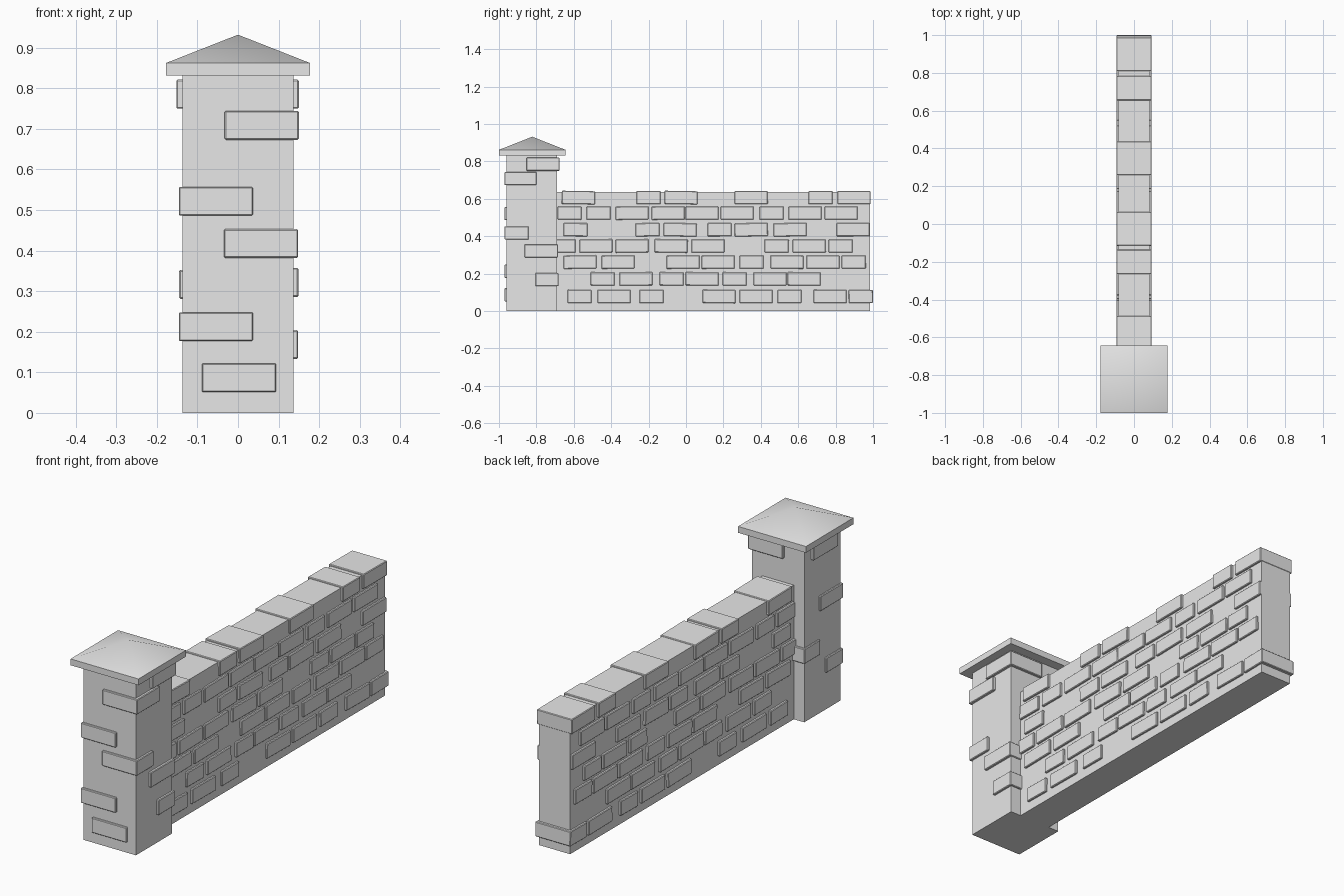
import bpy, bmesh, random
from mathutils import Matrix, Vector

if "Cube" in bpy.data.objects:
    bpy.data.objects.remove(bpy.data.objects["Cube"])

random.seed(4)
stone = bpy.data.materials.new("light grey stone")
stone.diffuse_color = (0.8, 0.8, 0.8, 1)
stone.use_nodes = True
stone.node_tree.nodes["Principled BSDF"].inputs["Base Color"].default_value = stone.diffuse_color


def add_box(bm, lo, hi, roll=0.0):
    """Box between two corners, optionally rolled about the x axis."""
    lo, hi = Vector(lo), Vector(hi)
    mat = (Matrix.Translation((lo + hi) / 2) @ Matrix.Rotation(roll, 4, 'X')
           @ Matrix.Diagonal((*(hi - lo), 1)))
    bmesh.ops.create_cube(bm, size=1, matrix=mat)


def finish(name, bm, bevel=0.0):
    me = bpy.data.meshes.new(name)
    bm.to_mesh(me)
    bm.free()
    me.materials.append(stone)
    ob = bpy.data.objects.new(name, me)
    bpy.context.collection.objects.link(ob)
    if bevel:
        mod = ob.modifiers.new("worn edges", 'BEVEL')
        mod.width = bevel
        mod.segments = 1
    return ob


# Plain wall core
bm = bmesh.new()
add_box(bm, (-0.082, -0.75, 0), (0.082, 0.985, 0.636))
finish("wall_core", bm)

# Wall bricks run right through the core: row height, then start positions
# (long bricks as plain numbers, short bricks listed second)
rows = [
    (0.078, [-0.473, 0.088, 0.286, 0.682], [-0.634, -0.249, 0.489, 0.87]),
    (0.172, [-0.356, -0.003, 0.361, 0.543], [-0.511, -0.142, 0.195]),
    (0.262, [-0.655, -0.452, -0.104, 0.083, 0.452, 0.644], [0.286, 0.832]),
    (0.348, [-0.57, -0.377, -0.168, 0.029, 0.57], [-0.719, 0.42, 0.762]),
    (0.435, [-0.12, 0.26, 0.468, 0.805], [-0.655, -0.27, 0.115]),
    (0.524, [-0.377, -0.184, -0.003, 0.185, 0.548, 0.741],
     [-0.687, -0.532, 0.393]),
    (0.607, [-0.664, -0.115, 0.26, 0.81], [-0.265, 0.655]),
]
bm = bmesh.new()
for z, longs, shorts in rows:
    for starts, length in ((longs, 0.177), (shorts, 0.129)):
        for y in starts:
            roll = random.uniform(-0.02, 0.02)
            add_box(bm, (-0.093, y, z - 0.035), (0.092, y + length, z + 0.035), roll)
finish("wall_bricks", bm, 0.003)

# Pillar shaft
bm = bmesh.new()
add_box(bm, (-0.137, -0.96, 0), (0.137, -0.69, 0.835))
finish("pillar_shaft", bm)

# Pillar bricks: x range, y range, bottom height
pillar = [
    (-0.033, 0.150, -0.970, -0.800, 0.673),
    (-0.146, 0.037, -0.970, -0.800, 0.486),
    (-0.035, 0.148, -0.970, -0.842, 0.382),
    (-0.146, 0.037, -0.970, -0.845, 0.177),
    (-0.089, 0.094, -0.970, -0.840, 0.051),
    (-0.033, 0.150, -0.853, -0.677, 0.750),
    (-0.152, -0.030, -0.925, -0.740, 0.750),
    (-0.145, 0.030, -0.800, -0.680, 0.281),
    (0.020, 0.149, -0.863, -0.685, 0.286),
    (-0.030, 0.148, -0.805, -0.682, 0.133),
]
bm = bmesh.new()
for x0, x1, y0, y1, z in pillar:
    add_box(bm, (x0, y0, z), (x1, y1, z + 0.071))
finish("pillar_bricks", bm, 0.003)

# Cap: square slab rising to a shallow point
bm = bmesh.new()
rings = []
for z in (0.832, 0.862):
    rings.append([bm.verts.new((sx * 0.178, -0.822 + sy * 0.178, z))
                  for sx, sy in ((-1, -1), (1, -1), (1, 1), (-1, 1))])
apex = bm.verts.new((0, -0.822, 0.932))
bm.faces.new(rings[0][::-1])
for i in range(4):
    j = (i + 1) % 4
    bm.faces.new((rings[0][i], rings[0][j], rings[1][j], rings[1][i]))
    bm.faces.new((rings[1][i], rings[1][j], apex))
cap = finish("pillar_cap", bm)
bpy.context.view_layer.objects.active = cap
cap.select_set(True)
bpy.ops.object.shade_smooth_by_angle(angle=0.75)
